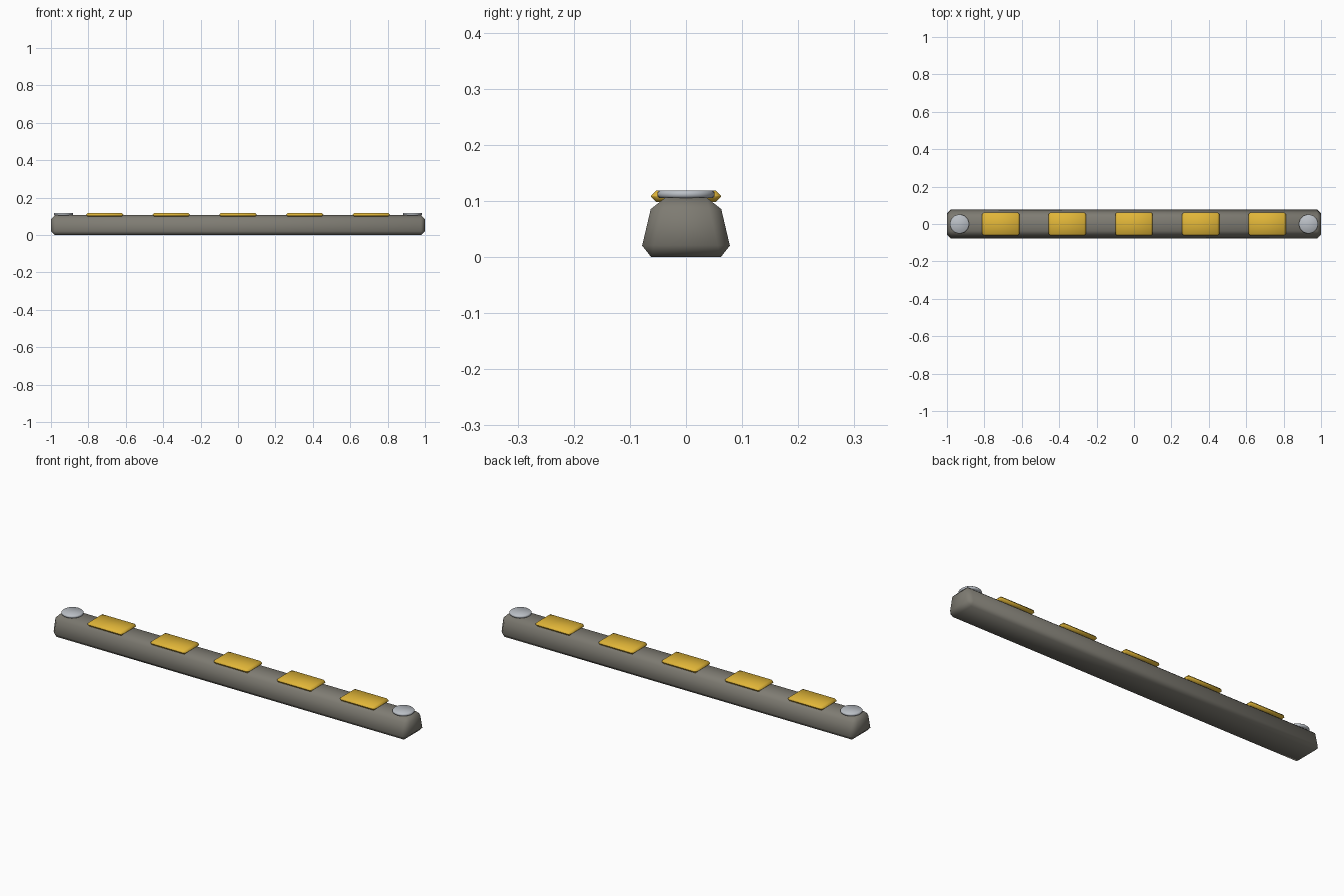
import bpy
import bmesh

cube = bpy.data.objects.get("Cube")
if cube:
    bpy.data.objects.remove(cube, do_unlink=True)


def material(name, color, metallic=0.0, roughness=0.7):
    mat = bpy.data.materials.new(name)
    mat.use_nodes = True
    mat.diffuse_color = color
    shader = mat.node_tree.nodes["Principled BSDF"]
    shader.inputs["Base Color"].default_value = color
    shader.inputs["Metallic"].default_value = metallic
    shader.inputs["Roughness"].default_value = roughness
    return mat


concrete = material("concrete grey", (0.21, 0.20, 0.17, 1))
yellow = material("safety yellow", (0.76, 0.47, 0.04, 1))
steel = material("bolt steel", (0.50, 0.53, 0.57, 1))


def finish(name, bm, mat, bevel):
    """Turn a bmesh into a smooth-shaded object with a one-step chamfer."""
    mesh = bpy.data.meshes.new(name)
    bm.to_mesh(mesh)
    bm.free()
    mesh.materials.append(mat)
    mesh.shade_smooth()
    obj = bpy.data.objects.new(name, mesh)
    bpy.context.collection.objects.link(obj)
    mod = obj.modifiers.new("chamfer", "BEVEL")
    mod.width = bevel
    mod.segments = 1
    mod.limit_method = "ANGLE"
    return obj


def block(name, center_x, length, bottom_half, top_half, z0, z1, mat, bevel):
    """Box whose width may taper from bottom to top."""
    bm = bmesh.new()
    bmesh.ops.create_cube(bm, size=2)
    for v in bm.verts:
        half = top_half if v.co.z > 0 else bottom_half
        v.co = (center_x + v.co.x * length / 2, v.co.y * half,
                z1 if v.co.z > 0 else z0)
    return finish(name, bm, mat, bevel)


# Tapered concrete bar
block("curb_body", 0, 2, 0.083, 0.058, 0, 0.106, concrete, 0.021)

# Yellow reflective plates along the top
for i in range(5):
    block(f"yellow_plate_{i + 1}", (i - 2) * 0.356, 0.2, 0.0625, 0.0625,
          0.098, 0.119, yellow, 0.01)

# Anchor bolt heads at both ends
for side, sign in (("left", 1), ("right", -1)):
    bm = bmesh.new()
    bmesh.ops.create_cone(bm, cap_ends=True, segments=24, radius1=0.051,
                          radius2=0.051, depth=0.014)
    bmesh.ops.translate(bm, verts=bm.verts, vec=(sign * 0.933, 0, 0.112))
    finish(f"{side}_bolt_head", bm, steel, 0.004)
